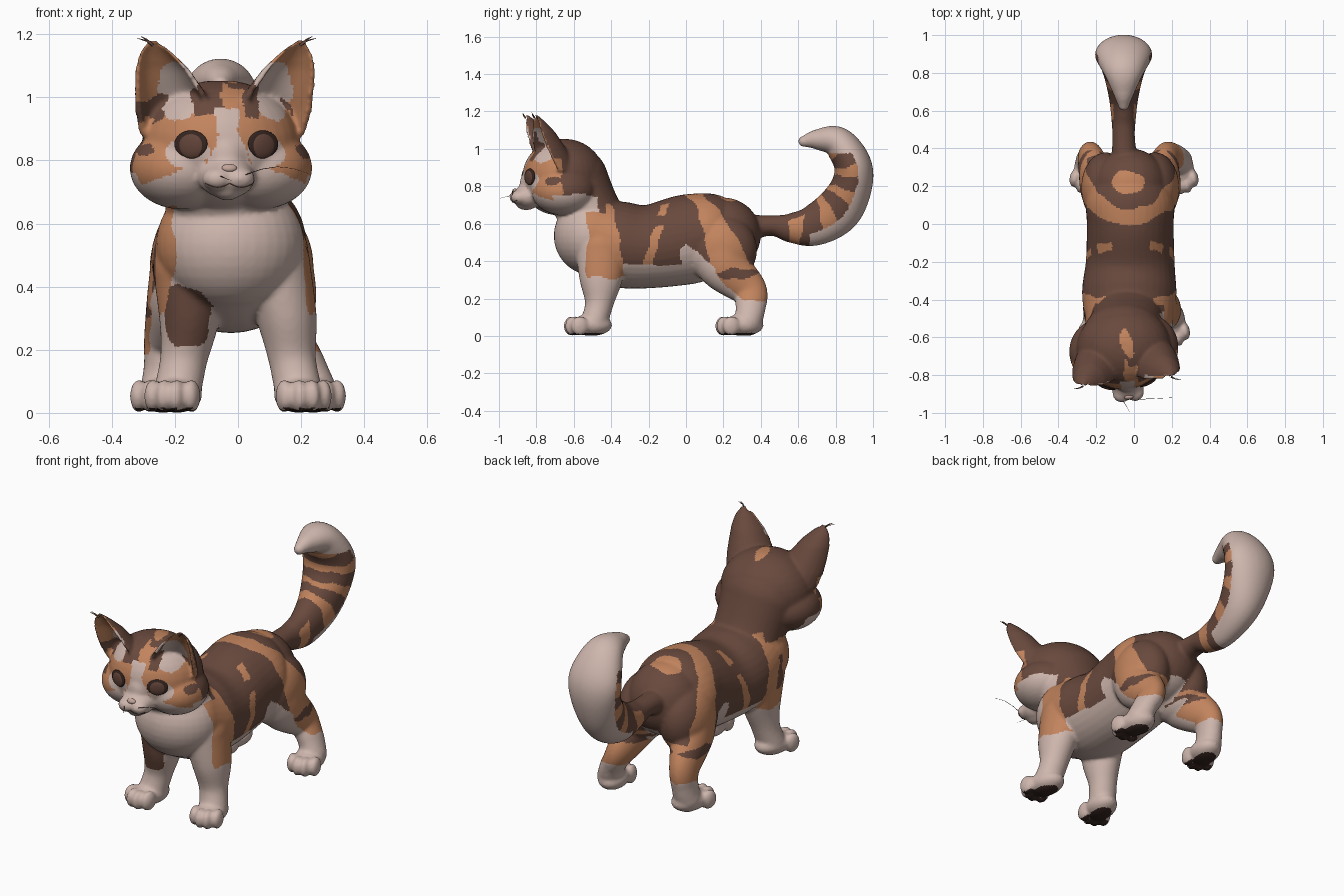
import bpy, math
from mathutils import Vector, Matrix, noise
from mathutils.bvhtree import BVHTree

if "Cube" in bpy.data.objects:
    bpy.data.objects.remove(bpy.data.objects["Cube"])


def material(name, *rgb):
    m = bpy.data.materials.new(name)
    m.use_nodes = True
    m.diffuse_color = (*rgb, 1)
    m.node_tree.nodes["Principled BSDF"].inputs["Base Color"].default_value = (*rgb, 1)
    return m


cream = material("cream fur", .62, .47, .42)
brown = material("brown fur", .14, .067, .047)
orange = material("orange fur", .54, .23, .11)
dark = material("dark skin", .035, .018, .014)
iris = material("brown iris", .12, .057, .041)
pink = material("pink nose", .54, .37, .32)
CREAM, BROWN, ORANGE, DARK = range(4)

# The head is turned slightly to one side
HEAD = Matrix.Translation((-.055, -.655, 0)) @ Matrix.Rotation(math.radians(6), 4, 'Z')
TO_HEAD = HEAD.inverted()
MID = -.02
CIRCLE = [(math.cos(math.tau * i / 36), math.sin(math.tau * i / 36)) for i in range(36)]
verts, faces = [], []


def stitch(rings):
    """Join rings of points into a closed shape."""
    base, n = len(verts), len(rings[0])
    for ring in rings:
        verts.extend(ring)
    for k in range(base, len(verts) - n, n):
        faces.extend((k + i, k + (i + 1) % n, k + n + (i + 1) % n, k + n + i) for i in range(n))
    faces.append(list(range(base, base + n))[::-1])
    faces.append(list(range(len(verts) - n, len(verts))))


def blob(c, r, frame=Matrix()):
    m = frame @ Matrix.Translation(c) @ Matrix.Diagonal((*r, 1))
    lat = [math.pi * (i / 18 - .5) for i in range(1, 18)]
    stitch([[m @ Vector((u * math.cos(a), v * math.cos(a), math.sin(a))) for u, v in CIRCLE]
            for a in lat])


def chain(points, steps=8):
    """Sweep an ellipse through (x, y, z, width, thickness) stations, with round ends."""
    k = [Vector(p) for p in points]
    k = [k[0]] + k + [k[-1]]
    path = []
    for a, b, c, d in zip(k, k[1:], k[2:], k[3:]):
        for i in range(steps):
            t = i / steps
            path.append(b + (c - a) * t / 2 + (a - b * 2.5 + c * 2 - d / 2) * t**2
                        + (b * 1.5 - a / 2 - c * 1.5 + d / 2) * t**3)
    path.append(k[-1])
    rings = []
    for before, v, after in zip(path[:1] + path, path, path[1:] + path[-1:]):
        along = Vector((after - before)[:3]).normalized()
        up = along.cross((1, 0, 0)).normalized()
        across = up.cross(along)
        rings.append([Vector(v[:3]) + across * p * v[3] + up * q * v[4] for p, q in CIRCLE])
    stitch(rings)
    for v in (path[0], path[-1]):
        blob(v[:3], (v[3], v[4], v[4]))


# Torso and neck
chain([(-.025, -.495, .535, .235, .212), (-.025, -.36, .49, .25, .23),
       (MID, -.2, .478, .235, .223), (MID, 0, .515, .23, .24),
       (MID, .12, .54, .235, .225), (MID, .2, .54, .2, .2)])
chain([(-.03, -.46, .56, .19, .165), (-.04, -.53, .69, .195, .17), (-.055, -.6, .83, .22, .185)])

# Curled tail
chain([(-.05, .33, .58, .07, .07), (-.055, .46, .59, .06, .055), (-.055, .56, .578, .065, .08),
       (-.055, .68, .59, .08, .11), (-.055, .81, .67, .11, .125), (-.055, .885, .8, .14, .11),
       (-.055, .89, .92, .15, .1), (-.055, .81, 1.035, .11, .085),
       (-.055, .7, 1.05, .06, .055), (-.055, .63, 1.04, .03, .03)])

# Legs and toes
for s in (-1, 1):
    chain([(s * .14 + MID, -.45, .46, .11, .14), (s * .155, -.455, .3, .095, .115),
           (s * .172, -.465, .17, .075, .076), (s * .19, -.49, .075, .075, .073)])
    chain([(s * .13 + MID, .19, .46, .13, .19), (s * .16 + MID, .21, .37, .11, .14),
           (s * .195 + MID * 1.5, .335, .245, .073, .098), (s * .225 + MID / 2, .345, .15, .063, .08),
           (s * .24, .33, .075, .07, .075)])
    for x, y in ((.2, -.54), (.245, .27)):
        foot = Matrix.Translation((s * x, y, 0)) @ Matrix.Rotation(s * .2, 4, 'Z')
        blob((0, .035, .058), (.078, .112, .058), foot)
        for i, reach in enumerate((.045, .07, .07, .045)):
            blob((i * .041 - .0615, -reach + .005, .053), (.028, .048, .053), foot)

# Head, cheeks and muzzle
blob((0, 0, .85), (.25, .22, .205), HEAD)
blob((0, -.16, .81), (.075, .075, .09), HEAD)
blob((0, -.19, .745), (.09, .085, .065), HEAD)
blob((0, -.2, .703), (.045, .055, .03), HEAD)
for s in (-1, 1):
    blob((s * .125, -.01, .775), (.165, .175, .13), HEAD)
    blob((s * .036, -.238, .742), (.048, .05, .038), HEAD)

# Cupped ears: a crescent section tapering to the tip
EAR = [(.14, -.08, .88, .13, .15), (.163, -.12, .96, .125, .145), (.18, -.145, 1.02, .112, .13),
       (.205, -.165, 1.09, .086, .1), (.225, -.175, 1.14, .054, .06), (.238, -.18, 1.185, .01, .012)]
ARC = [math.pi * i / 12 for i in range(13)]
for s in (-1, 1):
    rings = []
    for x, y, z, w, d in EAR:
        section = [(math.cos(a) * w, math.sin(a) * d) for a in ARC]
        section += [(math.cos(a) * w * .82, math.sin(a) * d * .62 - .005) for a in reversed(ARC)]
        turn = HEAD @ Matrix.Translation((s * x, y, z)) @ Matrix.Rotation(s * .25, 4, 'Z')
        rings.append([turn @ Vector((u, v, 0)) for u, v in section])
    stitch(rings)

# Fuse all parts into one soft skin
mesh = bpy.data.meshes.new("coat")
mesh.from_pydata(verts, [], faces)
coat = bpy.data.objects.new("furry_body", mesh)
bpy.context.collection.objects.link(coat)
fuse = coat.modifiers.new("fuse", 'REMESH')
fuse.mode, fuse.voxel_size = 'VOXEL', .009
soften = coat.modifiers.new("soften", 'SMOOTH')
soften.iterations = 6
graph = bpy.context.evaluated_depsgraph_get()
skin = bpy.data.meshes.new_from_object(coat.evaluated_get(graph))
coat.modifiers.clear()
coat.data = skin
skin.materials.clear()
for m in (cream, brown, orange, dark):
    skin.materials.append(m)


def inside(p, centre, radii):
    return sum(((a - b) / r) ** 2 for a, b, r in zip(p, centre, radii)) < 1


def head_coat(h, n):
    side = Vector((abs(h.x), h.y, h.z))
    if h.z > .92 and side.x > .1 and n.y < -.1 and h.y < -.06:      # inside of the ears
        if inside(h, (-.25, -.1, .95), (.06, .2, .035)):
            return BROWN
        return CREAM if inside(side, (.15, -.08, 1.02), (.068, .2, .1)) else ORANGE
    if h.z < .755 and -.08 < h.y < (.17 if h.x > -.05 else .08):    # throat
        return CREAM
    if h.y < -.04:
        if h.z < min(.79, .725 + .36 * (.27 - side.x)):             # jaw and muzzle
            return CREAM
        if side.x < .035 + max(0, .88 - h.z) * .3 and h.z < .965:   # blaze
            return CREAM
        if inside(side, (.125, -.2, .823), (.07, .2, .045)):        # under the eyes
            return CREAM
        if inside(side, (.25, -.1, .83), (.025, .1, .02)):
            return BROWN
        if h.z < .94 or (abs(h.x - .02) < .03 and h.z < 1.035):
            return ORANGE
    return ORANGE if inside(h, (.02, .03, 1.03), (.03, .08, .1)) else BROWN


def tail_coat(p, n):
    out = Vector((0, p.y - .68, p.z - .85)).normalized()
    if p.z > .98 or (p.y > .66 and n.dot(out) > .3):
        return CREAM
    band = math.sin(math.atan2(out.z, out.y) * 9) > .25
    return ORANGE if band and p.y > .55 and (p.y > .7 or n.z < .5) else BROWN


def body_coat(p, n):
    side = abs(p.x - MID)
    if p.y < -.3 and p.z < .32 or p.y < -.36:                       # chest and forelegs
        if inside(p, (-.16, -.55, .31), (.075, .14, .1)):
            return BROWN
        if p.z < .31:
            return CREAM
        if p.x < -.2 and p.y < -.44:
            return ORANGE if p.x > -.265 else BROWN
        if p.y < -.53 or side < .12 and p.z < .5:
            return CREAM
    if p.y < -.39 + (.72 - p.z) * .15 and .3 < p.z < .71 and side > .12:
        return ORANGE
    if p.z < .19 or (n.z < -.6 and p.z < .45) or p.z < .38 - max(0, p.y - .12) * 1.1:
        return CREAM
    if -.03 < p.y < .16 and p.z < .5 - .9 * abs(p.y):               # flank
        return CREAM
    if inside((p.y, p.z), (.28, .33), (.11, .028)):
        return BROWN
    if p.y > .13 and p.z < .38:                                     # hocks
        return ORANGE
    drop = .75 - p.z
    if p.y > -.04 and abs(p.y - .04 - drop * .3 - side * side * 1.5) < .045 + drop * .2:
        return ORANGE
    if inside((p.x, p.y), (-.03, .22), (.09, .06)):                 # rump spot
        return ORANGE
    stripe = abs(p.y + .2 - .25 * (p.z - .38)) < .022 + .03 * max(0, .5 - p.z)
    return ORANGE if stripe and side > .1 and not .58 < p.z < .64 else BROWN


for f in skin.polygons:
    c, n = f.center, f.normal
    p = c + noise.noise_vector(c * 11) * .018
    if c.z < .016 and n.z < -.7:
        f.material_index = DARK
    elif p.y < -.42 and p.z > .66:
        f.material_index = head_coat(TO_HEAD @ p, n)
    else:
        f.material_index = tail_coat(p, n) if p.y > .42 and p.z > .45 else body_coat(p, n)
skin.shade_smooth()
tree = BVHTree.FromPolygons([v.co for v in skin.vertices], [f.vertices[:] for f in skin.polygons])


def on_face(x, z):
    """Point and normal on the front of the head."""
    hit = tree.ray_cast(HEAD @ Vector((x, -1, z)), HEAD.to_3x3() @ Vector((0, 1, 0)))
    return hit[0], hit[1]


def button(name, x, z, size, mat):
    spot, normal = on_face(x, z)
    bpy.ops.mesh.primitive_uv_sphere_add(segments=32, ring_count=16, location=spot)
    ob = bpy.context.object
    ob.name, ob.scale = name, size
    ob.rotation_euler = normal.to_track_quat('Z', 'Y').to_euler()
    ob.data.materials.append(mat)
    ob.data.shade_smooth()


def strand(name, points, width, mat, taper=True):
    data = bpy.data.curves.new(name, 'CURVE')
    data.dimensions, data.bevel_depth, data.bevel_resolution = '3D', width, 1
    spline = data.splines.new('POLY')
    spline.points.add(len(points) - 1)
    for i, (pt, co) in enumerate(zip(spline.points, points)):
        pt.co = (*co, 1)
        pt.radius = 1 - .85 * i / (len(points) - 1) if taper else 1
    data.materials.append(mat)
    bpy.context.collection.objects.link(bpy.data.objects.new(name, data))


# Eyes, nose, mouth, whiskers and ear tufts
button("nose", 0, .776, (.024, .014, .011), pink)
for s, tag in ((-1, "right"), (1, "left")):
    button(tag + "_eye_rim", s * .115, .852, (.055, .043, .01), dark)
    button(tag + "_eye", s * .113, .846, (.045, .04, .014), iris)
    smile = [on_face(s * .075 * t / 8, .727 - .012 * math.sin(math.pi * t / 8))[0] for t in range(9)]
    strand(tag + "_mouth", smile, .002, brown, False)
    root = HEAD @ Vector((s * .235, -.18, 1.165))
    for i in range(2):
        strand(tag + "_ear_tuft", [root, root + Vector((s * .02, -.01, .014 + .004 * i)),
               root + Vector((s * (.05 - .012 * i), -.015, .022 + .006 * i))], .005, brown)
start = on_face(.05, .755)[0]
strand("long_whisker", [start + Vector((.2 * t, .01 * t, .025 * math.sin(3 * t)))
       for t in (0, .25, .5, .75, 1)], .0015, dark)
start = on_face(-.03, .75)[0]
tip = Vector((-.02, -.998, .735))
strand("short_whisker", [start, start.lerp(tip, .5), tip], .0015, dark)
